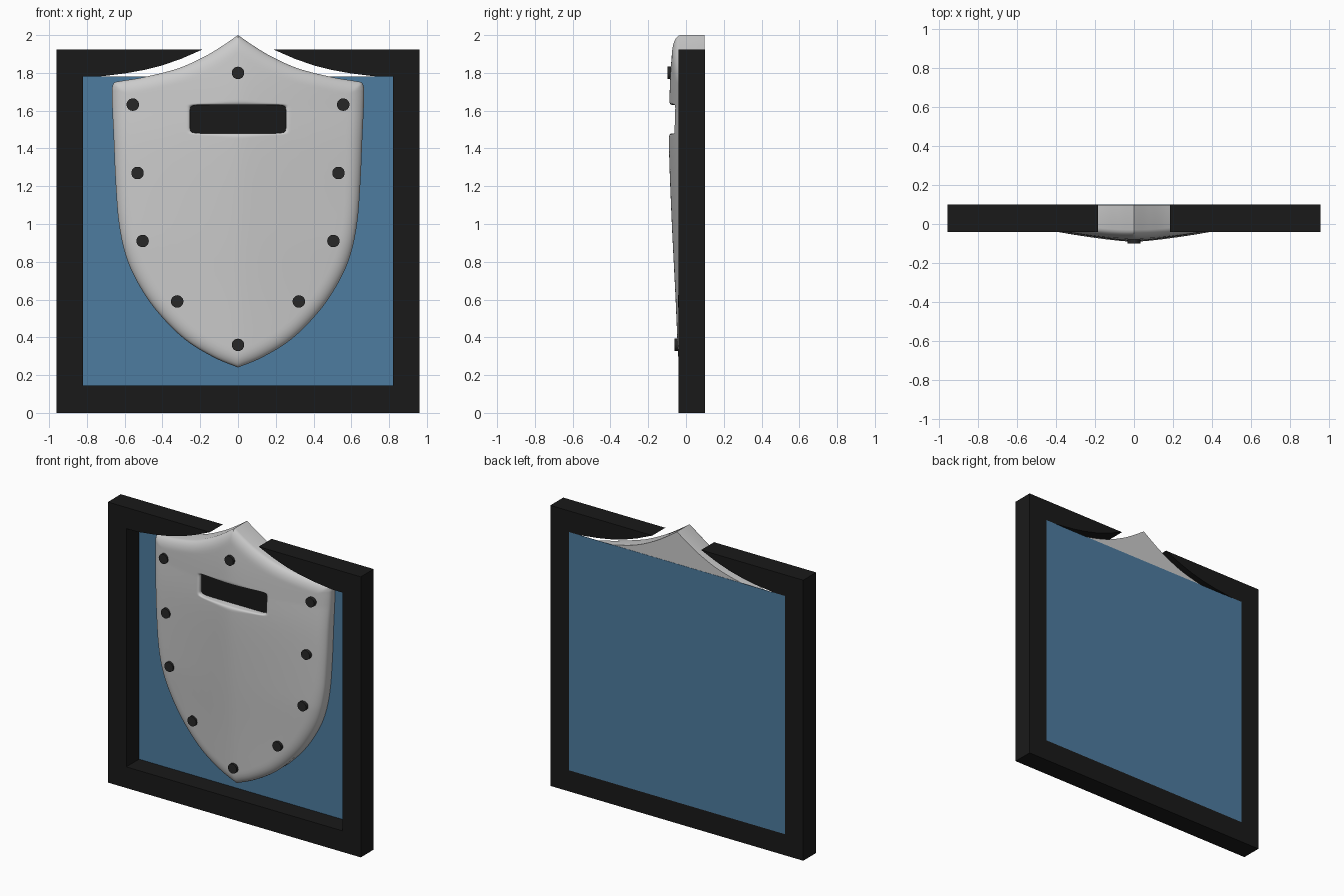
import bpy, bmesh, math
from mathutils import Vector

if "Cube" in bpy.data.objects:
    bpy.data.objects.remove(bpy.data.objects["Cube"])


def material(name, rgb):
    m = bpy.data.materials.new(name)
    m.diffuse_color = (*rgb, 1)
    m.use_nodes = True
    m.node_tree.nodes["Principled BSDF"].inputs["Base Color"].default_value = m.diffuse_color
    return m


black = material("black_paint", (0.01, 0.01, 0.01))
dark = material("dark_iron", (0.02, 0.02, 0.02))
blue = material("blue_board", (0.075, 0.2, 0.35))


def finish(name, bm, mat=None, smooth=False):
    bmesh.ops.recalc_face_normals(bm, faces=bm.faces)
    me = bpy.data.meshes.new(name)
    bm.to_mesh(me)
    bm.free()
    ob = bpy.data.objects.new(name, me)
    bpy.context.collection.objects.link(ob)
    if mat:
        me.materials.append(mat)
    if smooth:
        bpy.ops.object.select_all(action='DESELECT')
        ob.select_set(True)
        bpy.context.view_layer.objects.active = ob
        bpy.ops.object.shade_smooth_by_angle(angle=math.radians(40))
    return ob


def plate(name, pts, y0, y1, mat):
    """Closed x/z outline extruded from y0 to y1."""
    bm = bmesh.new()
    f = bm.faces.new([bm.verts.new((x, y0, z)) for x, z in pts])
    ext = bmesh.ops.extrude_face_region(bm, geom=[f], use_keep_orig=True)
    vs = [g for g in ext["geom"] if isinstance(g, bmesh.types.BMVert)]
    bmesh.ops.translate(bm, verts=vs, vec=(0, y1 - y0, 0))
    return finish(name, bm, mat)


def rect(x, z0, z1):
    return [(-x, z0), (x, z0), (x, z1), (-x, z1)]


def spline(pts, n):
    """Catmull-Rom curve through the points."""
    p = [Vector(q) for q in pts]
    p = [2 * p[0] - p[1]] + p + [2 * p[-1] - p[-2]]
    out = []
    for i in range(1, len(p) - 2):
        a, b, c, d = p[i - 1:i + 3]
        for k in range(n):
            t = k / n
            out.append(0.5 * (2 * b + (c - a) * t + (2 * a - 5 * b + 4 * c - d) * t * t
                              + (3 * b - a - 3 * c + d) * t ** 3))
    return out + [p[-2]]


def lerp_table(table, v):
    for (a, ya), (b, yb) in zip(table, table[1:]):
        if v <= b:
            return ya + (yb - ya) * max(0, (v - a) / (b - a))
    return table[-1][1]


# Frame, with its top bar cut away around the shield's crest
half = [(0.96, 0), (0.96, 1.925), (0.185, 1.925), (0.3, 1.875), (0.4, 1.84), (0.5, 1.815),
        (0.6, 1.797), (0.74, 1.78), (0.82, 1.78), (0.82, 0.145)]
plate("frame", half + [(-x, z) for x, z in reversed(half)], -0.04, 0.10, black)

# Backing board
plate("backing_board", rect(0.82, 0.145, 1.78), 0.0985, 0.1, blue)

# Shield outline and domed front
right = spline([(0, 2.0), (0.08, 1.945), (0.18, 1.885), (0.32, 1.823), (0.5, 1.777), (0.62, 1.757),
                (0.655, 1.748), (0.667, 1.72), (0.668, 1.69), (0.666, 1.62), (0.658, 1.45),
                (0.648, 1.22), (0.63, 1.0), (0.59, 0.82), (0.52, 0.67), (0.42, 0.527),
                (0.28, 0.388), (0.13, 0.295), (0, 0.24)], 8)
outline = right + [Vector((-p.x, p.y)) for p in reversed(right[1:-1])]
centre = Vector((0, 1.555))
ridge = spline([(0.24, -0.04), (0.6, -0.055), (1.0, -0.075), (1.4, -0.09), (1.63, -0.088),
                (1.8, -0.082), (2.0, -0.067)], 6)
ridge = [tuple(p) for p in ridge]


def front(x, z):
    k = 0.75 + 0.25 * min(1, max(0, (z - 0.9) / 0.7))
    bend = 0.1 * (math.sqrt(x * x + 0.0025) - 0.05) + 0.12 * x * x
    return lerp_table(ridge, z) + k * bend


def edge_distance(p):
    best = 9
    for i, a in enumerate(outline):
        b = outline[i - 1]
        dx, dz = b.x - a.x, b.y - a.y
        px, pz = p.x - a.x, p.y - a.y
        t = min(1, max(0, (px * dx + pz * dz) / (dx * dx + dz * dz)))
        best = min(best, math.hypot(px - t * dx, pz - t * dz))
    return best


def rounding(d, width, depth):
    q = min(1, max(0, 1 - d / width))
    return depth * (1 - math.sqrt(1 - q * q))


# Rings run from the vision slot out to the shield's edge
near = [0, 0.002, 0.006, 0.012, 0.02, 0.03]
far = [0.09, 0.07, 0.05, 0.034, 0.02, 0.01, 0.004, 0]
columns = []
bm = bmesh.new()
for p in outline:
    ray = p - centre
    length = ray.length
    u = ray / length
    r = ((abs(u.x) / 0.253) ** 12 + (abs(u.y) / 0.075) ** 12) ** (-1 / 12)
    a, b = r + near[-1], length - far[0]
    radii = [r + n for n in near] + [a + (b - a) * i / 13 for i in range(1, 13)]
    radii += [length - f for f in far]
    col = [bm.verts.new((u.x * r, 0.0, centre.y + u.y * r))]
    for s in radii:
        q = centre + u * s
        y = front(q.x, q.y) + rounding(edge_distance(q), 0.07, 0.038) + rounding(s - r, 0.02, 0.015)
        col.append(bm.verts.new((q.x, y, q.y)))
    col.append(bm.verts.new((p.x, 0.098, p.y)))
    columns.append(col)
for i, c in enumerate(columns):
    d = columns[i - 1]
    for j in range(len(c) - 1):
        bm.faces.new((c[j], c[j + 1], d[j + 1], d[j]))
bm.faces.new([c[-1] for c in columns])
bm.faces.new([c[0] for c in columns])
finish("shield", bm, None, True)

# Dark fill of the vision slot
plate("vision_slot", rect(0.256, 1.478, 1.632), -0.035, -0.001, black)

# Bolts
spots = [(0, 1.8), (0, 0.36)]
for x, z in [(0.557, 1.632), (0.532, 1.27), (0.505, 0.91), (0.322, 0.59)]:
    spots += [(x, z), (-x, z)]
for x, z in spots:
    ring = [(x + 0.033 * math.cos(k * math.tau / 24), z + 0.033 * math.sin(k * math.tau / 24))
            for k in range(24)]
    y = front(x, z) - 0.017
    bolt = plate("bolt", ring, y, y + 0.04, dark)
